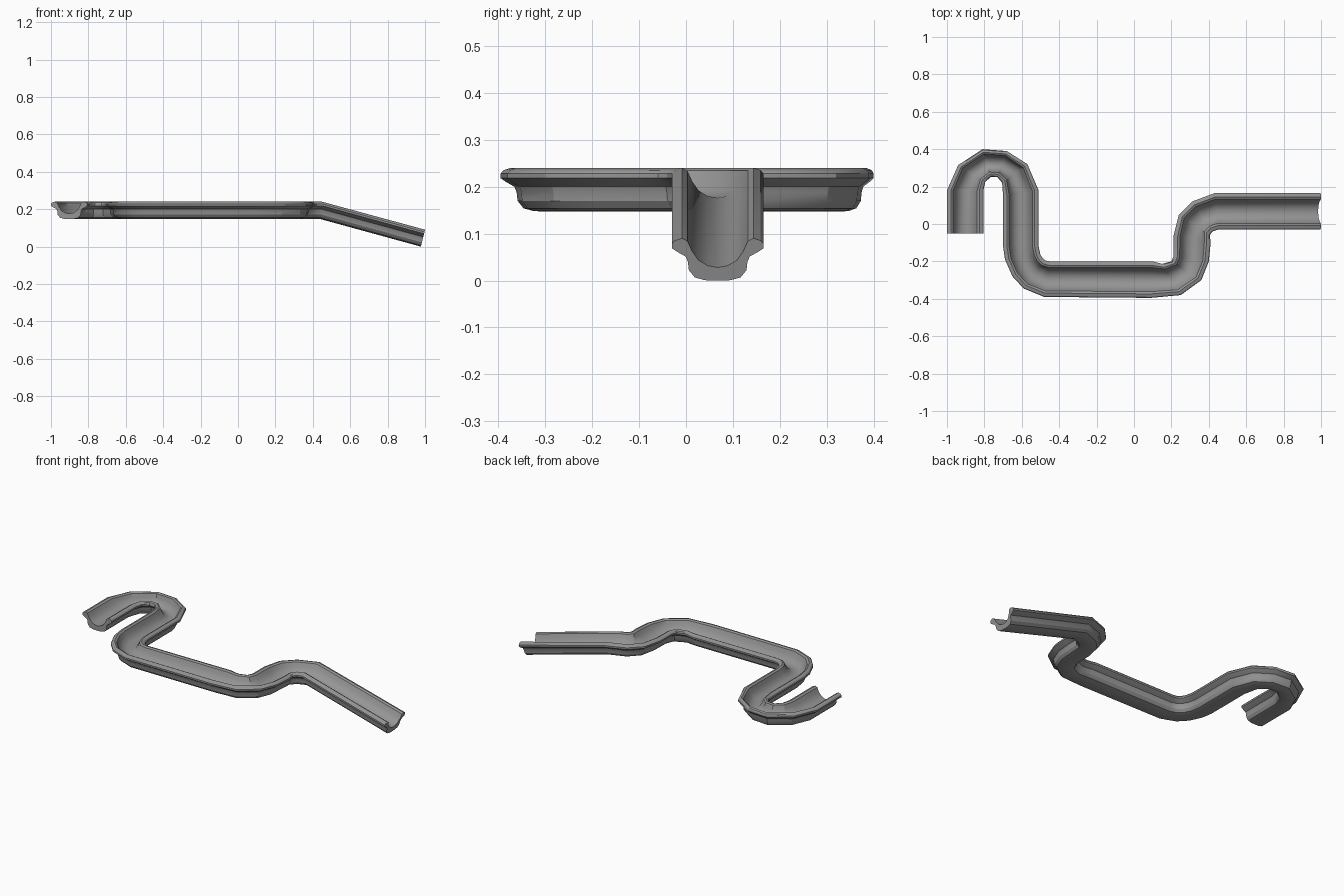
import bpy
import bmesh
import math
from mathutils import Vector

cube = bpy.data.objects.get("Cube")
if cube:
    bpy.data.objects.remove(cube, do_unlink=True)

# Material
grey = bpy.data.materials.new("stone_grey")
grey.use_nodes = True
colour = (0.3, 0.3, 0.3, 1)
grey.diffuse_color = colour
bsdf = grey.node_tree.nodes["Principled BSDF"]
bsdf.inputs["Base Color"].default_value = colour
bsdf.inputs["Roughness"].default_value = 0.8

# Half cross-section: (fraction across the width, depth below the rim)
INSIDE = [(0.5, .064), (.39, .06), (.29, .048), (.22, .028), (.17, .006), (.11, 0)]
OUTSIDE = [(.03, .005), (0, .012), (0, .022), (.06, .03), (.15, .04), (.175, .052),
           (.185, .07), (.25, .086), (.36, .092), (.5, .093)]
half = INSIDE + OUTSIDE
PROFILE = half + [(1 - t, d) for t, d in reversed(half[1:-1])]

# Rim outline in travel order: left x, left y, right x, right y
RIMS = [
    # start and hairpin
    (-1, -.05, -.805, -.05), (-1, .18, -.805, .18), (-.94, .315, -.795, .225),
    (-.81, .40, -.765, .252), (-.68, .39, -.73, .25), (-.57, .32, -.705, .22),
    (-.51, .18, -.70, .15),
    # first corner
    (-.51, -.12, -.70, -.12), (-.50, -.165, -.69, -.19), (-.49, -.18, -.65, -.28),
    (-.475, -.195, -.59, -.345), (-.45, -.20, -.48, -.39),
    # second corner
    (.10, -.20, .09, -.395), (.15, -.213, .25, -.38), (.20, -.20, .36, -.30),
    (.212, -.17, .40, -.20), (.212, -.06, .41, -.10),
    # third corner and down ramp
    (.24, .05, .405, -.06), (.31, .12, .42, -.04), (.43, .165, .45, -.03),
    (1, .165, 1, -.03),
]
RIM_HEIGHT = 0.24
SLOPE = math.radians(14)


def section(rim, last):
    """Points of the profile stretched between the two rim positions."""
    left, right = Vector(rim[:2]), Vector(rim[2:])
    top = 0.09 if last else RIM_HEIGHT
    tilt = SLOPE if last else 0
    points = []
    for t, depth in PROFILE:
        flat = left.lerp(right, t)
        points.append((flat.x - depth * math.sin(tilt), flat.y,
                       top - depth * math.cos(tilt)))
    return points


# Channel: sections joined into one closed trough
bm = bmesh.new()
rings = [[bm.verts.new(p) for p in section(rim, rim is RIMS[-1])] for rim in RIMS]
count = len(PROFILE)
for a, b in zip(rings, rings[1:]):
    for i in range(count):
        j = (i + 1) % count
        bm.faces.new((a[i], a[j], b[j], b[i]))
bm.faces.new(rings[0])
bm.faces.new(rings[-1])
bmesh.ops.recalc_face_normals(bm, faces=bm.faces)

mesh = bpy.data.meshes.new("winding_channel")
bm.to_mesh(mesh)
bm.free()
mesh.materials.append(grey)
channel = bpy.data.objects.new("winding_channel", mesh)
bpy.context.collection.objects.link(channel)

# Smooth shading with sharp edges kept
bpy.ops.object.select_all(action="DESELECT")
channel.select_set(True)
bpy.context.view_layer.objects.active = channel
bpy.ops.object.shade_smooth_by_angle(angle=math.radians(30))
